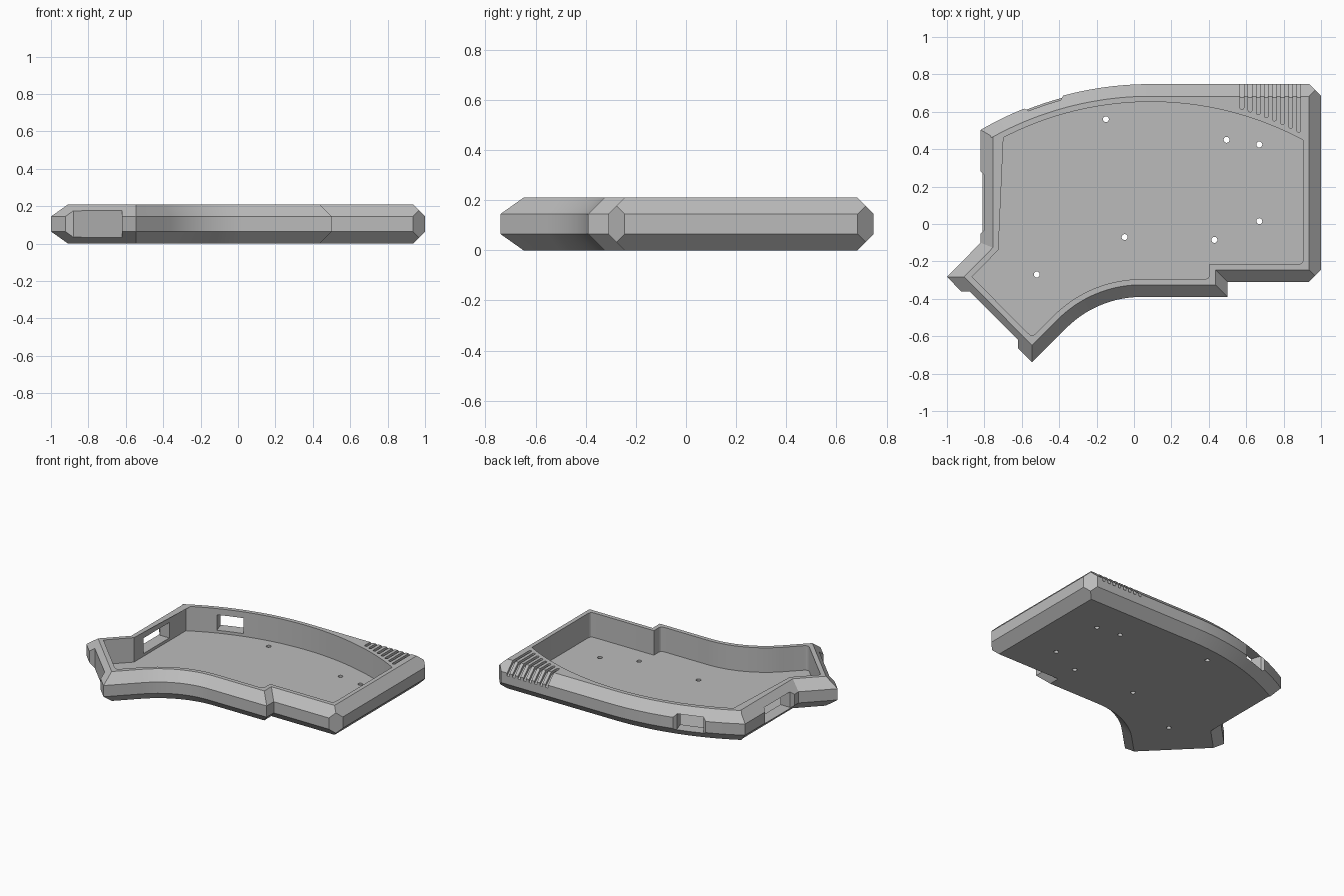
import bpy, bmesh, math
from mathutils import Vector, Matrix

old = bpy.data.objects.get("Cube")
if old:
    bpy.data.objects.remove(old, do_unlink=True)

HEIGHT, FLOOR, CHAMFER, WALL = 0.21, 0.035, 0.065, 0.095

grey = bpy.data.materials.new("plain grey")
grey.use_nodes = True
grey.diffuse_color = (0.5, 0.5, 0.5, 1)
grey.node_tree.nodes["Principled BSDF"].inputs["Base Color"].default_value = (0.5, 0.5, 0.5, 1)

cutters = bpy.data.collections.new("cutters")
bpy.context.scene.collection.children.link(cutters)


def arc(cx, cy, r, a0, a1, n=32):
    return [Vector((cx + r * math.cos(math.radians(a0 + (a1 - a0) * i / n)),
                    cy + r * math.sin(math.radians(a0 + (a1 - a0) * i / n)))) for i in range(n + 1)]


def outline(full_arc):
    """Counter-clockwise plan of the case; the cavity keeps the back arc to the right side."""
    r, cx, cy = 1.815, 0.09, -1.067
    left = 180 - math.degrees(math.acos(0.91 / r))
    pts = [Vector((-0.545, -0.74))]
    pts += arc(0.04, -0.958, 0.568, 135, 90, 24)
    pts += [Vector(p) for p in ((0.5, -0.39), (0.5, -0.31), (1, -0.31))]
    if full_arc:
        pts += arc(cx, cy, r, 180 - left, left, 64)
    else:
        pts += [Vector((1, 0.748))] + arc(cx, cy, r, 90, left)
    return pts + [Vector(p) for p in ((-0.82, -0.10), (-1, -0.283))]


def inset(pts, d):
    """Mitred inward offset of a counter-clockwise loop."""
    out = []
    for i, p in enumerate(pts):
        a = (p - pts[i - 1]).normalized()
        b = (pts[(i + 1) % len(pts)] - p).normalized()
        na, nb = Vector((-a.y, a.x)), Vector((-b.y, b.x))
        out.append(p + (na + nb) * d / (1 + na.dot(nb)))
    return out


def fillet(pts, r):
    """Round the sharp outer corners, except those at the left end."""
    out = []
    for i, p in enumerate(pts):
        u, v = pts[i - 1] - p, pts[(i + 1) % len(pts)] - p
        convex = u.x * v.y - u.y * v.x < 0
        if convex and u.angle(v) < 2.6 and p.x > -0.6:
            a = p + u.normalized() * min(r, u.length * 0.9)
            b = p + v.normalized() * min(r, v.length * 0.9)
            for t in (0, 0.25, 0.5, 0.75, 1):
                out.append(a * (1 - t) ** 2 + p * 2 * t * (1 - t) + b * t * t)
        else:
            out.append(p)
    return out


def loft(name, rings, collection):
    """Closed solid through rings of equal point count."""
    bm = bmesh.new()
    rows = [[bm.verts.new(p) for p in ring] for ring in rings]
    n = len(rows[0])
    for lo, hi in zip(rows, rows[1:]):
        for i in range(n):
            bm.faces.new((lo[i], lo[(i + 1) % n], hi[(i + 1) % n], hi[i]))
    bm.faces.new(rows[0][::-1])
    bm.faces.new(rows[-1])
    bm.normal_update()
    if bm.calc_volume(signed=True) < 0:
        bmesh.ops.reverse_faces(bm, faces=bm.faces[:])
    mesh = bpy.data.meshes.new(name)
    bm.to_mesh(mesh)
    bm.free()
    mesh.materials.append(grey)
    obj = bpy.data.objects.new(name, mesh)
    collection.objects.link(obj)
    return obj


def cut_loft(name, rings):
    obj = loft(name, rings, cutters)
    obj.hide_render = True
    return obj


def cut_prism(name, pts, z0, z1):
    return cut_loft(name, [[(p[0], p[1], z) for p in pts] for z in (z0, z1)])


# Shell with chamfered top and bottom rims
plan = outline(False)
levels = ((0, CHAMFER), (0.065, 0), (0.145, 0), (HEIGHT, CHAMFER))
case = loft("case_tray", [[(p.x, p.y, z) for p in inset(plan, d)] for z, d in levels],
            bpy.context.scene.collection)

# Clipped right-hand corners
for y, s in ((0.75, 1), (-0.31, -1)):
    cut_prism("corner_cutter", ((0.735, y + s * 0.2), (1.2, y - s * 0.265),
                                (1.2, y + s * 0.2)), -0.1, 0.4)

# Shallow recess across the slanted end
cut_prism("end_recess_cutter", ((-0.62, -0.62), (-0.88, -0.36), (-1.3, -0.36),
                                (-1.3, -1.1), (-0.62, -1.1)), -0.1, 0.4)

# Open cavity
cut_prism("cavity_cutter", fillet(inset(outline(True), WALL), 0.03), FLOOR, 0.4)

# Port windows, flared on the outside; local +y points outward
for name, centre, half, turn in (("side_port_cutter", (-0.725, 0.115), 0.145, 90),
                                 ("back_port_cutter", (-0.455, 0.563), 0.09, 18)):
    rows = ((-0.06, half), (0.075, half), (0.095, half + 0.022), (0.2, half + 0.022))
    port = cut_loft(name, [[(-w, y, 0.055), (w, y, 0.055), (w, y, 0.165), (-w, y, 0.165)]
                           for y, w in rows])
    port.data.transform(Matrix.Translation((*centre, 0))
                        @ Matrix.Rotation(math.radians(turn), 4, 'Z'))

# Vent grooves that wrap over the back chamfer
for i in range(8):
    x, r = 0.577 + i * 0.0434, 0.01
    end = -1.067 + math.sqrt(1.72 ** 2 - (x - 0.09) ** 2) + 0.03
    rows = [(end + r - r * math.cos(a), r * math.sin(a))
            for a in (math.pi / 2 * k / 5 for k in range(1, 6))]
    rows += [(0.677, r), (0.80, r)]
    rings = []
    for y, w in rows:
        z = 0.19 - max(0, y - 0.677) * 0.92
        rings.append([(x - w, y, z), (x + w, y, z), (x + w, y, 0.3), (x - w, y, 0.3)])
    cut_loft("vent_cutter", rings)

# Screw holes through the floor
for x, y in ((-0.15, 0.56), (0.495, 0.45), (0.67, 0.425), (0.67, 0.015),
             (0.43, -0.085), (-0.05, -0.07), (-0.52, -0.27)):
    cut_prism("screw_hole_cutter", arc(x, y, 0.016, 0, 345, 23), -0.1, 0.1)

# Subtract every cutter at once, then discard them
mod = case.modifiers.new("openings", 'BOOLEAN')
mod.operation, mod.solver = 'DIFFERENCE', 'MANIFOLD'
mod.operand_type, mod.collection = 'COLLECTION', cutters
bpy.ops.object.select_all(action='DESELECT')
case.select_set(True)
bpy.context.view_layer.objects.active = case
bpy.ops.object.modifier_apply(modifier=mod.name)
for obj in cutters.objects[:]:
    bpy.data.objects.remove(obj, do_unlink=True)
bpy.data.collections.remove(cutters)

# Smooth curved walls, crisp edges
bpy.ops.object.shade_smooth_by_angle(angle=math.radians(20))
